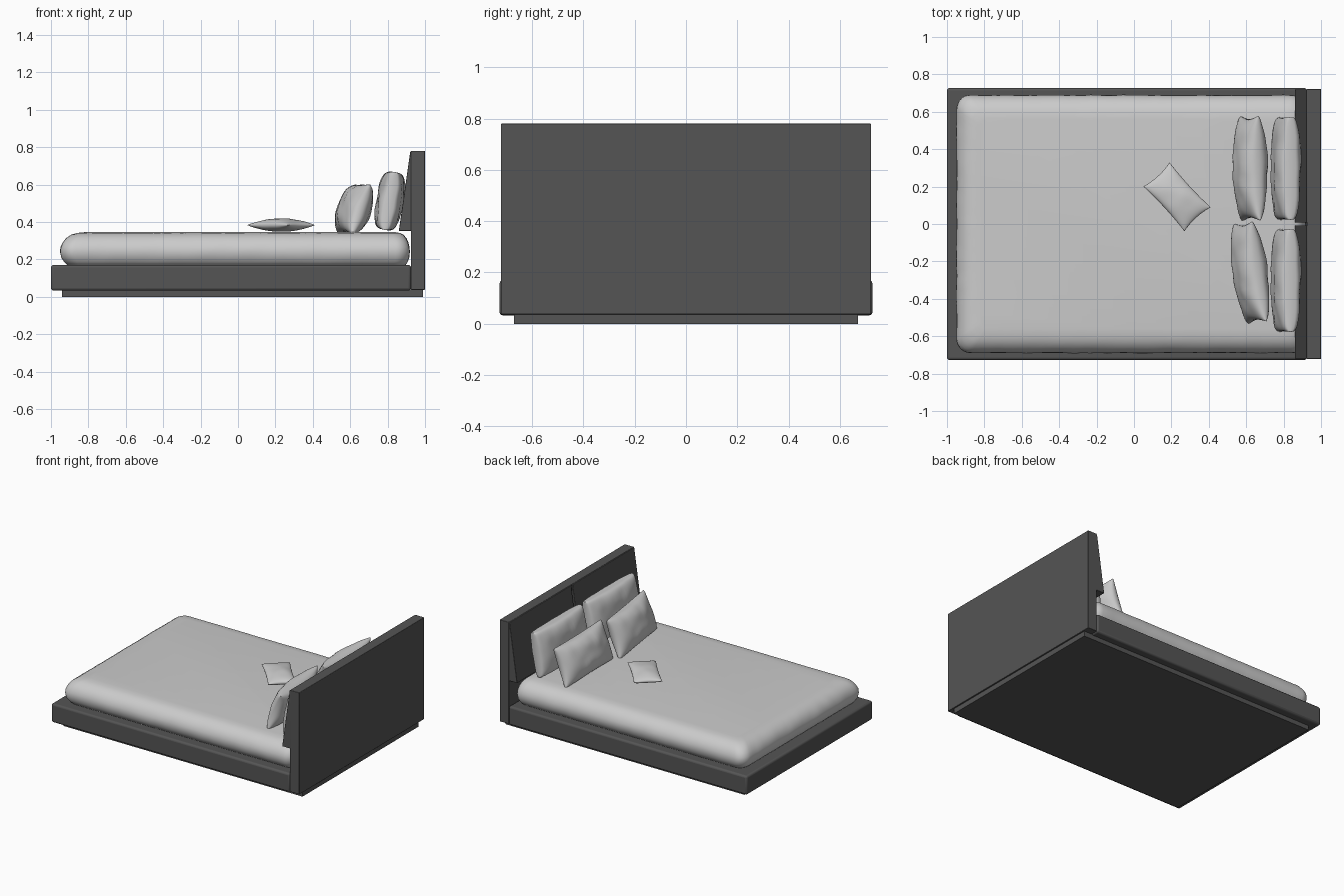
import bpy, bmesh, math
from mathutils import Matrix, Vector, noise

if "Cube" in bpy.data.objects:
    bpy.data.objects.remove(bpy.data.objects["Cube"])

dark = bpy.data.materials.new("dark_fabric")
dark.diffuse_color = (0.09, 0.09, 0.09, 1)
dark.use_nodes = True
dark.node_tree.nodes["Principled BSDF"].inputs["Base Color"].default_value = dark.diffuse_color


def finish(name, bm, mat=None, bevel=0, angle=40):
    bmesh.ops.recalc_face_normals(bm, faces=bm.faces)
    me = bpy.data.meshes.new(name)
    bm.to_mesh(me)
    bm.free()
    ob = bpy.data.objects.new(name, me)
    bpy.context.collection.objects.link(ob)
    if mat:
        me.materials.append(mat)
    if bevel:
        m = ob.modifiers.new("soft_edges", 'BEVEL')
        m.width, m.segments = bevel, 3
    bpy.ops.object.select_all(action='DESELECT')
    ob.select_set(True)
    bpy.context.view_layer.objects.active = ob
    bpy.ops.object.shade_smooth_by_angle(angle=math.radians(angle))
    return ob


def prism(name, profile, y0, y1, mat=None, bevel=0):
    """Extrude an x/z profile along y."""
    bm = bmesh.new()
    face = bm.faces.new([bm.verts.new((x, y0, z)) for x, z in profile])
    ext = bmesh.ops.extrude_face_region(bm, geom=[face])
    verts = [v for v in ext["geom"] if isinstance(v, bmesh.types.BMVert)]
    bmesh.ops.translate(bm, verts=verts, vec=(0, y1 - y0, 0))
    return finish(name, bm, mat, bevel)


def rect(x0, x1, z0, z1):
    return [(x0, z0), (x1, z0), (x1, z1), (x0, z1)]


def mattress():
    """Stack of rounded rectangles with a bulging side profile."""
    x0, x1, hy, corner = -0.95, 0.918, 0.69, 0.075
    profile = [(0.04, 0.168), (0.022, 0.185), (0.006, 0.21), (0, 0.24), (0.003, 0.265),
               (0.014, 0.29), (0.032, 0.313), (0.06, 0.332), (0.09, 0.341), (0.13, 0.345)]
    bm = bmesh.new()
    rings = []
    for inset, z in profile:
        a, b, c, d = x0 + inset, x1 - inset * 0.6, -hy + inset, hy - inset
        r = max(corner - inset * 0.3, 0.03)
        pts = []
        for k, (cx, cy) in enumerate([(b - r, d - r), (a + r, d - r), (a + r, c + r), (b - r, c + r)]):
            for i in range(9):
                t = math.pi / 2 * (k + i / 8)
                pts.append(Vector((cx + r * math.cos(t), cy + r * math.sin(t), z)))
        ring = []
        for i, p in enumerate(pts):
            q = pts[(i + 1) % len(pts)]
            n = 40 if (q - p).length > 0.3 else 1
            for j in range(n):
                v = p.lerp(q, j / n)
                # slight cloth ripple on the sides
                v.xy += v.xy.normalized() * 0.003 * noise.noise(v * 14)
                ring.append(bm.verts.new(v))
        rings.append(ring)
    for lo, hi in zip(rings, rings[1:]):
        for i in range(len(lo)):
            j = (i + 1) % len(lo)
            bm.faces.new((lo[i], lo[j], hi[j], hi[i]))
    bm.faces.new(rings[0])
    bm.faces.new(rings[-1])
    finish("mattress", bm, angle=60)


def pillow(name, w, h, t, matrix, power, pinch, n=28):
    """Two puffed sheets joined on a seam; corners stay out, edges pull in."""
    bm = bmesh.new()
    s = [math.sin(math.pi / 2 * (2 * i / n - 1)) for i in range(n + 1)]
    for side in (-1, 1):
        g = []
        for u in s:
            row = []
            for v in s:
                puff = max((1 - u * u) * (1 - v * v), 0) ** power
                x = w / 2 * u * (1 - pinch * (1 - v * v))
                y = h / 2 * v * (1 - pinch * (1 - u * u))
                wrinkle = 1 + 0.12 * noise.noise(Vector((x * 12, y * 12, side * 3 + w)))
                row.append(bm.verts.new((x, y, side * t / 2 * puff * wrinkle)))
            g.append(row)
        for i in range(n):
            for j in range(n):
                bm.faces.new((g[i][j], g[i + 1][j], g[i + 1][j + 1], g[i][j + 1]))
    bmesh.ops.remove_doubles(bm, verts=bm.verts, dist=1e-5)
    bm.transform(matrix)
    finish(name, bm, angle=70)


def standing(x, y, z, lean, yaw):
    """Width along y, height up and leaning towards the headboard."""
    a = math.radians(lean)
    m = Matrix(((0, math.sin(a), math.cos(a)), (1, 0, 0), (0, math.cos(a), -math.sin(a)))).transposed()
    m = Matrix(((0, math.sin(a), math.cos(a)), (1, 0, 0), (0, math.cos(a), -math.sin(a)))).to_4x4()
    return Matrix.Translation((x, y, z)) @ Matrix.Rotation(math.radians(yaw), 4, 'Z') @ m


# Base and headboard
prism("plinth", rect(-0.94, 0.99, 0, 0.04), -0.67, 0.67, dark)
prism("bed_frame", rect(-1, 0.925, 0.033, 0.17), -0.727, 0.727, dark, 0.014)
prism("headboard", rect(0.925, 1, 0.037, 0.78), -0.722, 0.722, dark, 0.004)

# Two sloping back cushions with a narrow gap
wedge = [(0.86, 0.352), (0.93, 0.352), (0.93, 0.777), (0.921, 0.777)]
for label, y0, y1 in (("left", 0.008, 0.72), ("right", -0.72, -0.008)):
    prism(f"headboard_cushion_{label}", wedge, y0, y1, dark, 0.003)

mattress()

# Pillows
for label, y in (("left", 0.297), ("right", -0.302)):
    pillow(f"back_pillow_{label}", 0.55, 0.315, 0.145, standing(0.812, y, 0.512, 10, 0), 0.24, 0.01)
pillow("front_pillow_left", 0.56, 0.28, 0.17, standing(0.622, 0.297, 0.468, 20, 1), 0.42, 0.06)
pillow("front_pillow_right", 0.54, 0.28, 0.17, standing(0.622, -0.26, 0.468, 20, 8), 0.42, 0.06)
flat = Matrix.Translation((0.23, 0.145, 0.383)) @ Matrix.Rotation(math.radians(-47.5), 4, 'Z')
pillow("small_pillow", 0.325, 0.19, 0.072, flat, 0.45, 0.07)
